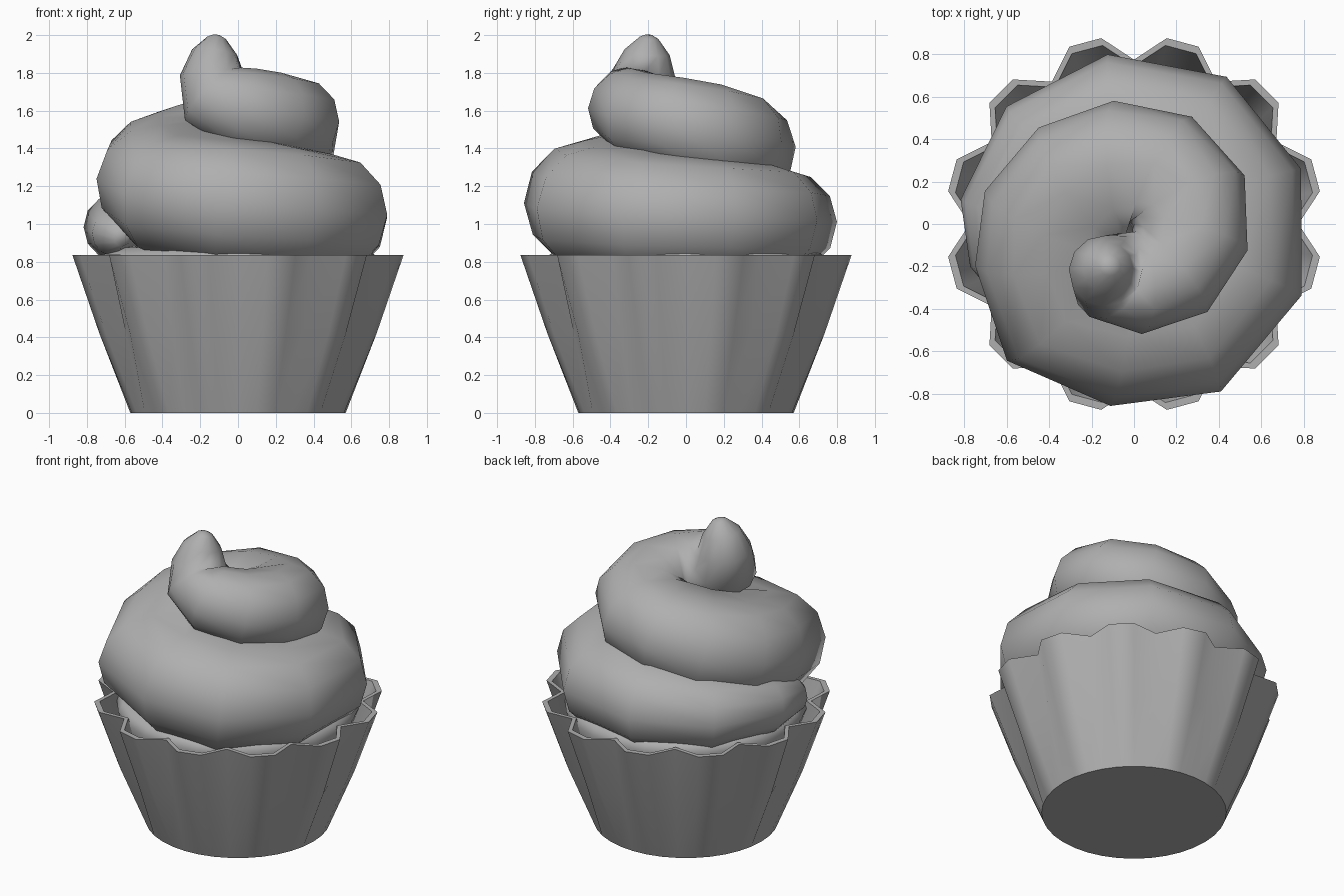
import bpy, bmesh
from math import sin, cos, pi, radians
from mathutils import Vector

if "Cube" in bpy.data.objects:
    bpy.data.objects.remove(bpy.data.objects["Cube"])

grey = bpy.data.materials.new("dark_grey")
grey.diffuse_color = (0.43, 0.43, 0.43, 1)
grey.use_nodes = True
grey.node_tree.nodes["Principled BSDF"].inputs["Base Color"].default_value = grey.diffuse_color


def loft(name, rings, angle=40):
    """Skin a list of equal-length point rings into one smooth object."""
    bm = bmesh.new()
    loops = [[bm.verts.new(p) for p in ring] for ring in rings]
    n = len(loops[0])
    for a, b in zip(loops, loops[1:]):
        for i in range(n):
            j = (i + 1) % n
            bm.faces.new((a[i], a[j], b[j], b[i]))
    bm.faces.new(loops[0][::-1])
    bm.faces.new(loops[-1])
    bmesh.ops.recalc_face_normals(bm, faces=bm.faces)
    mesh = bpy.data.meshes.new(name)
    bm.to_mesh(mesh)
    bm.free()
    mesh.materials.append(grey)
    ob = bpy.data.objects.new(name, mesh)
    bpy.context.collection.objects.link(ob)
    bpy.ops.object.select_all(action='DESELECT')
    ob.select_set(True)
    bpy.context.view_layer.objects.active = ob
    bpy.ops.object.shade_smooth_by_angle(angle=radians(angle))
    return ob


# Paper cup: 12 pleats, every third point is a notch
def pleat_ring(r_notch, r_tip, z):
    return [(cos(radians(10 * k)) * (r_tip if k % 3 else r_notch),
             sin(radians(10 * k)) * (r_tip if k % 3 else r_notch), z)
            for k in range(36)]


cup = [(0.57, 0.57, 0), (0.685, 0.745, 0.42), (0.775, 0.89, 0.835),
       (0.745, 0.855, 0.835), (0.65, 0.71, 0.42), (0.54, 0.54, 0.03)]
loft("paper_cup", [pleat_ring(*c) for c in cup], angle=66)

# Cake dome showing just above the rim
cake = [(0.70, 0.66), (0.75, 0.79), (0.72, 0.84), (0.65, 0.875), (0.3, 0.90)]
loft("cake", [[(r * cos(2 * pi * k / 24), r * sin(2 * pi * k / 24), z)
               for k in range(24)] for r, z in cake], angle=60)

# Frosting: (angle, outer radius, centre height, tube radius), tip to tail
coil = [(-120, 0.275, 1.985, 0.05), (-121, 0.36, 1.91, 0.12),
        (-122, 0.43, 1.79, 0.17), (-116, 0.485, 1.68, 0.21),
        (-85, 0.52, 1.61, 0.225), (-50, 0.54, 1.57, 0.235),
        (-12, 0.55, 1.54, 0.24), (22, 0.57, 1.49, 0.26),
        (60, 0.575, 1.43, 0.28), (103, 0.59, 1.40, 0.29),
        (141, 0.645, 1.34, 0.30), (175, 0.73, 1.27, 0.31),
        (200, 0.78, 1.22, 0.315), (228, 0.88, 1.15, 0.325),
        (263, 0.865, 1.11, 0.335), (297, 0.89, 1.08, 0.33),
        (335, 0.86, 1.05, 0.32), (379, 0.83, 1.03, 0.305),
        (417, 0.82, 1.02, 0.295), (461, 0.81, 1.01, 0.275),
        (500, 0.82, 0.99, 0.23), (535, 0.83, 0.98, 0.175),
        (556, 0.80, 0.95, 0.12), (568, 0.74, 0.93, 0.05)]
centres = [Vector(((R - r) * cos(radians(a)), (R - r) * sin(radians(a)), z))
           for a, R, z, r in coil]
rings = []
for i, (a, R, z, r) in enumerate(coil):
    t = (centres[min(i + 1, len(coil) - 1)] - centres[max(i - 1, 0)]).normalized()
    out = Vector((cos(radians(a)), sin(radians(a)), 0))
    out = (out - t * out.dot(t)).normalized()
    side = t.cross(out)
    # stretch and lift the inner half so the coils blend into each other
    wide = 1 + 0.45 * min(1, max(0, (i - 3) / 3))
    lift = 0.45 * min(1, max(0, (i - 8) / 4))
    ring = []
    for k in range(12):
        c, s = cos(2 * pi * k / 12), sin(2 * pi * k / 12)
        inner = max(0, -c)
        p = centres[i] + (out * c * (wide if c < 0 else 1) + side * s) * r
        ring.append(p + Vector((0, 0, lift * inner * r)))
    rings.append(ring)
# rounded tip
top = [centres[0] + (p - centres[0]) * 0.4 + Vector((0, 0, 0.015)) for p in rings[0]]
loft("frosting_swirl", [top] + rings, angle=180)
